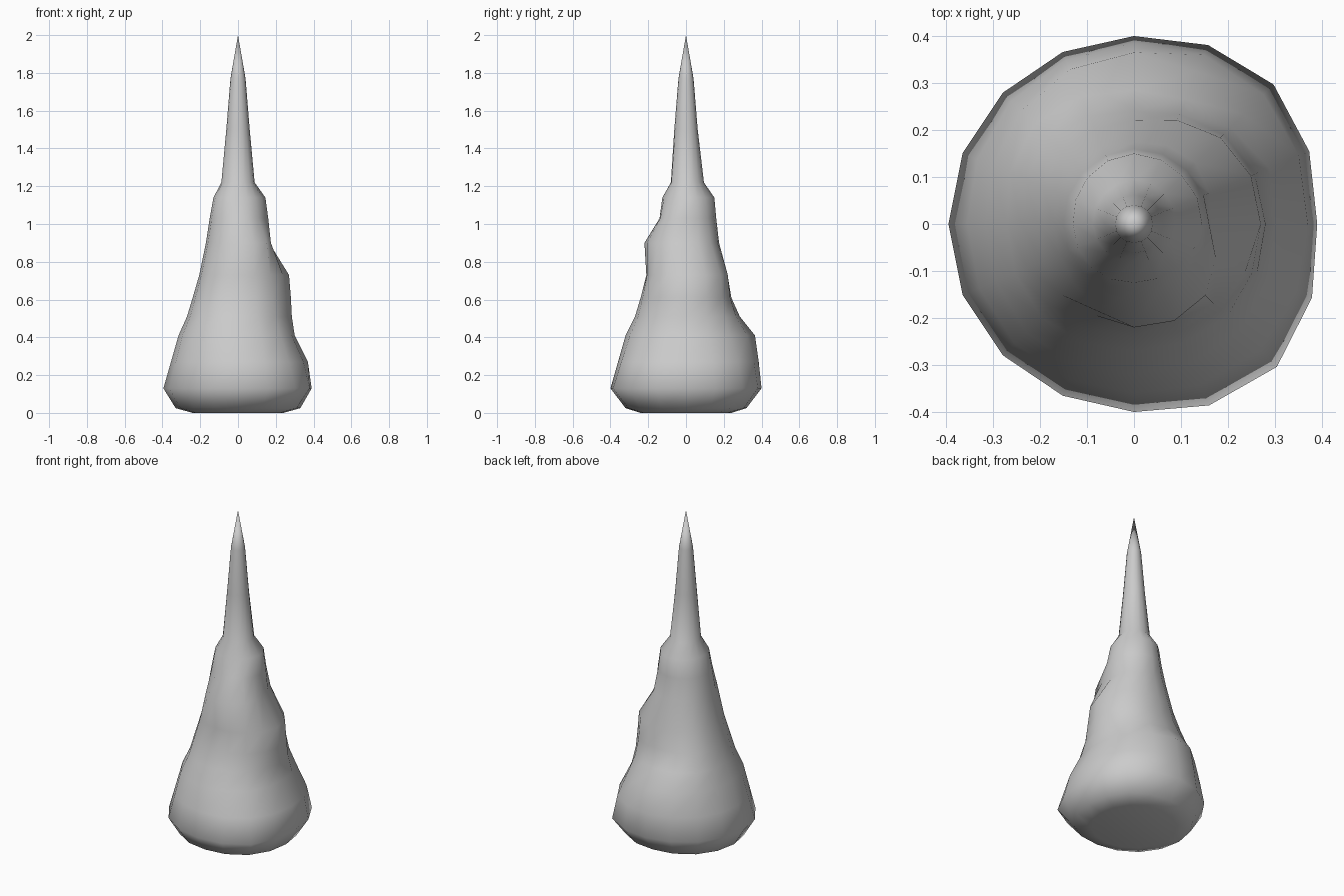
import bpy, bmesh, math

if "Cube" in bpy.data.objects:
    bpy.data.objects.remove(bpy.data.objects["Cube"])

SIDES = 16

# Lumpy spire: height, then radius every 45 degrees starting at +x
RINGS = [
    (0.00, .24, .24, .24, .24, .24, .24, .24, .24),
    (0.025, .33, .34, .32, .33, .33, .33, .32, .34),
    (0.13, .39, .42, .40, .395, .395, .395, .40, .43),
    (0.27, .37, .39, .385, .37, .355, .36, .36, .38),
    (0.41, .30, .33, .365, .34, .315, .325, .32, .32),
    (0.51, .285, .29, .285, .30, .27, .28, .27, .28),
    (0.61, .28, .27, .24, .26, .24, .25, .24, .26),
    (0.73, .27, .26, .22, .22, .205, .215, .21, .24),
    (0.90, .165, .185, .175, .18, .17, .18, .22, .215),
    (1.03, .16, .16, .16, .155, .15, .15, .14, .155),
    (1.14, .145, .145, .15, .14, .13, .13, .125, .13),
    (1.22, .088, .092, .095, .09, .088, .085, .08, .088),
]
# Plain round spike above the ledge
SPIKE = [(1.50, .062), (1.77, .04)]


def radius_at(radii, i):
    """Smooth periodic interpolation between the eight given radii."""
    t = i * 8 / SIDES
    k, f = int(t), t - int(t)
    a, b, c, d = (radii[(k + o) % 8] for o in (-1, 0, 1, 2))
    return b + 0.5 * f * (c - a + f * (2*a - 5*b + 4*c - d + f * (3*(b - c) + d - a)))


bm = bmesh.new()
loops = []
for z, *radii in RINGS + [(z, *[r] * 8) for z, r in SPIKE]:
    loop = []
    for i in range(SIDES):
        a = 2 * math.pi * i / SIDES
        r = radius_at(radii, i)
        loop.append(bm.verts.new((r * math.cos(a), r * math.sin(a), z)))
    loops.append(loop)

# Walls, base and pointed tip
for low, high in zip(loops, loops[1:]):
    for i in range(SIDES):
        j = (i + 1) % SIDES
        bm.faces.new((low[i], low[j], high[j], high[i]))
bm.faces.new(loops[0][::-1])
tip = bm.verts.new((0, 0, 2))
for i in range(SIDES):
    bm.faces.new((loops[-1][i], loops[-1][(i + 1) % SIDES], tip))

for f in bm.faces:
    f.smooth = True
mesh = bpy.data.meshes.new("rock_spire")
bm.to_mesh(mesh)
bm.free()
spire = bpy.data.objects.new("rock_spire", mesh)
bpy.context.collection.objects.link(spire)
